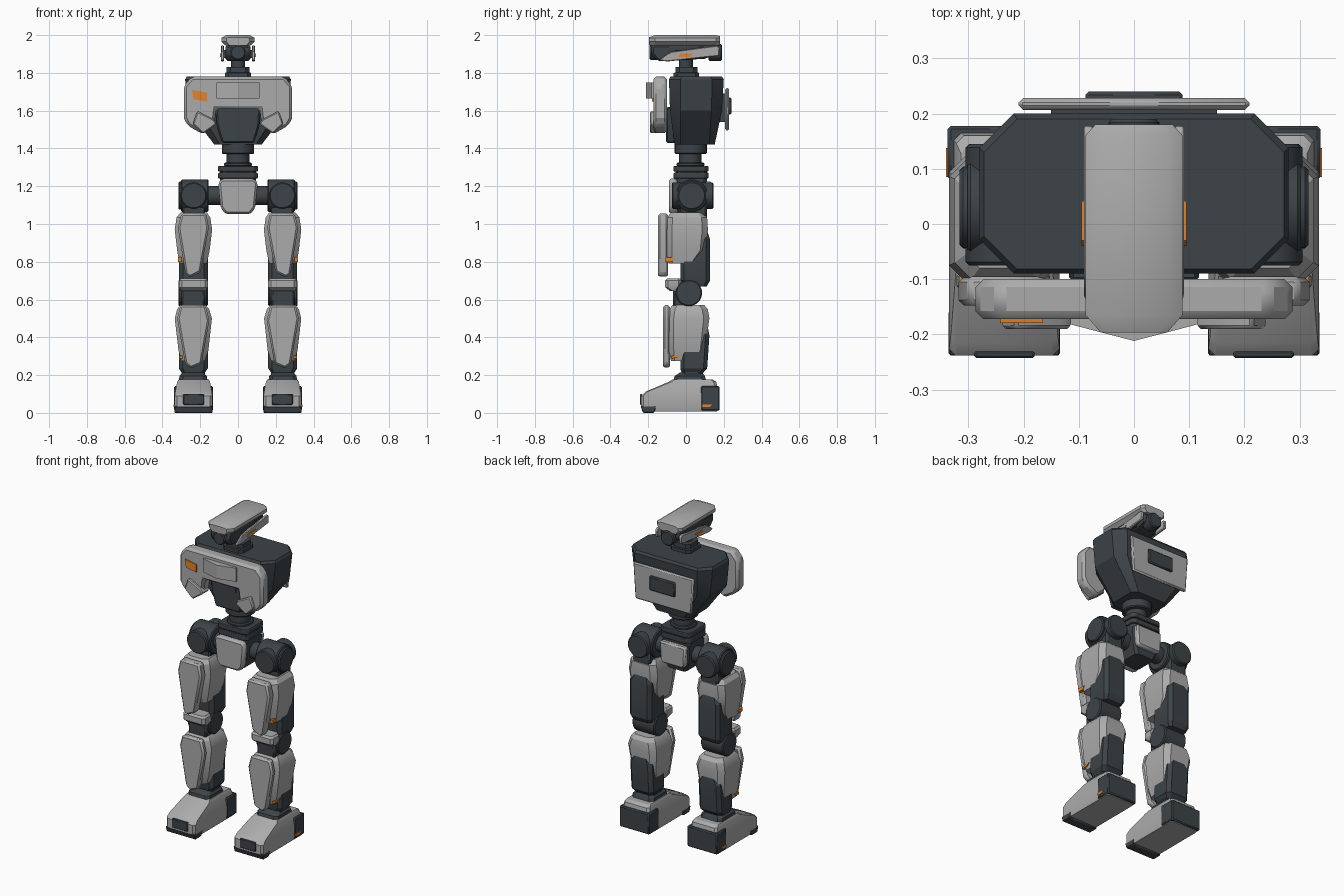
import bpy, bmesh, math
from mathutils import Matrix


def material(name, rgb):
    m = bpy.data.materials.new(name)
    m.diffuse_color = (*rgb, 1)
    return m


LIGHT = material("light_grey", (0.41, 0.41, 0.41))
DARK = material("dark_slate", (0.046, 0.056, 0.064))
ORANGE = material("orange", (0.75, 0.23, 0.025))


def finish(bm, name, mat, side=1, bevel=0.0):
    """Turn a bmesh into an object, mirrored in x when side is -1."""
    bm.transform(Matrix.Diagonal((side, 1, 1, 1)))
    bmesh.ops.recalc_face_normals(bm, faces=bm.faces)
    me = bpy.data.meshes.new(name)
    bm.to_mesh(me)
    bm.free()
    ob = bpy.data.objects.new(name, me)
    bpy.context.collection.objects.link(ob)
    me.materials.append(mat)
    bpy.context.view_layer.objects.active = ob
    ob.select_set(True)
    bpy.ops.object.shade_smooth_by_angle(angle=math.radians(28))
    ob.select_set(False)
    if bevel:
        mod = ob.modifiers.new("edge", "BEVEL")
        mod.width = bevel
        mod.segments = 1
        mod.limit_method = "ANGLE"
        mod.angle_limit = math.radians(30)
    return ob


def skin(name, rings, mat, side=1, bevel=0.0):
    """Join equal rings of points into a closed hull."""
    bm = bmesh.new()
    loops = [[bm.verts.new(p) for p in r] for r in rings]
    n = len(loops[0])
    for a, b in zip(loops, loops[1:]):
        for i in range(n):
            j = (i + 1) % n
            bm.faces.new((a[i], a[j], b[j], b[i]))
    bm.faces.new(loops[0])
    bm.faces.new(loops[-1])
    return finish(bm, name, mat, side, bevel)


def hull(name, levels, mat, side=1, bevel=0.0):
    """Stack corner-cut rectangles given as (z, x0, x1, y0, y1, cut)."""
    rings = []
    for z, x0, x1, y0, y1, c in levels:
        rings.append([(x0 + c, y0, z), (x1 - c, y0, z), (x1, y0 + c, z), (x1, y1 - c, z),
                      (x1 - c, y1, z), (x0 + c, y1, z), (x0, y1 - c, z), (x0, y0 + c, z)])
    return skin(name, rings, mat, side, bevel)


def prism(name, pts, axis, a, b, mat, side=1, bevel=0.0):
    """Extrude an outline along x (y,z points), y (x,z points) or z (x,y points)."""
    place = {"x": lambda p, t: (t, *p), "y": lambda p, t: (p[0], t, p[1]),
             "z": lambda p, t: (*p, t)}[axis]
    return skin(name, [[place(p, t) for p in pts] for t in (a, b)], mat, side, bevel)


def box(name, x0, x1, y0, y1, z0, z1, mat, side=1, bevel=0.0):
    return prism(name, [(x0, y0), (x1, y0), (x1, y1), (x0, y1)], "z", z0, z1, mat, side, bevel)


def drum(name, axis, u, v, r, a, b, mat, side=1, bevel=0.006, n=32):
    pts = [(u + r * math.cos(2 * math.pi * i / n), v + r * math.sin(2 * math.pi * i / n))
           for i in range(n)]
    return prism(name, pts, axis, a, b, mat, side, bevel)


def both(half):
    """Complete a half outline by mirroring it in x."""
    return half + [(-x, z) for x, z in reversed(half)]


# Torso
hull("torso", [(1.42, -.125, .125, -.06, .152, .03), (1.60, -.262, .262, -.085, .19, .055),
               (1.765, -.28, .28, -.09, .2, .062), (1.78, -.272, .272, -.082, .19, .06)], DARK)
prism("belly_panel", both([(.118, 1.62), (.112, 1.52), (.085, 1.43)]), "y", -.105, -.04, DARK, bevel=.008)
box("belly_slot", -.058, .058, -.109, -.10, 1.55, 1.585, DARK)
prism("chest_plate", both([(.245, 1.78), (.287, 1.73), (.287, 1.56), (.265, 1.52),
                           (.185, 1.475), (.125, 1.525), (.115, 1.61)]),
      "y", -.172, -.10, LIGHT, bevel=.014)
prism("chest_badge", [(-.115, -.165), (.115, -.165), (.115, -.182), (0, -.212), (-.115, -.182)],
      "z", 1.665, 1.75, LIGHT)
prism("chest_marker", [(-.243, 1.71), (-.165, 1.695), (-.165, 1.648), (-.235, 1.66)],
      "y", -.179, -.170, ORANGE)
for s in (1, -1):
    prism("chest_pod", [(.24, 1.53), (.215, 1.598), (.13, 1.555), (.112, 1.53), (.185, 1.478)],
          "y", -.19, -.12, LIGHT, s, .006)
prism("back_plate", both([(.21, 1.72), (.195, 1.495)]), "y", .207, .228, LIGHT, bevel=.008)
box("back_mount", -.15, .15, .13, .21, 1.54, 1.69, DARK)
box("back_panel", -.088, .088, .22, .24, 1.58, 1.67, DARK, bevel=.006)

# Neck and head
hull("neck_base", [(1.775, -.07, .07, -.065, .07, .02), (1.80, -.07, .07, -.065, .07, .02),
                   (1.802, -.06, .06, -.055, .06, .02), (1.83, -.06, .06, -.055, .06, .02)], DARK)
drum("neck", "z", 0, 0, .036, 1.82, 1.89, DARK)
prism("head_core", [(-.185, 1.95), (-.185, 1.90), (-.15, 1.862), (-.11, 1.862), (.1, 1.875),
                    (.165, 1.90), (.165, 1.95)], "x", -.066, .066, DARK, bevel=.012)
drum("front_lens", "y", 0, 1.908, .04, -.192, -.15, DARK)
drum("rear_lens", "y", 0, 1.908, .046, .12, .19, DARK)
cap = both([(.062, 2.0), (.088, 1.985), (.088, 1.965), (.066, 1.945)])
rings = []
for y, k, drop in ((-.197, .68, .012), (-.165, 1, 0), (.16, 1, 0), (.18, .8, .006)):
    rings.append([(x * k, y, min(z, 2 - drop)) for x, z in cap])
skin("head_cover", rings, LIGHT)
for s in (1, -1):
    prism("head_side_plate", [(-.14, 1.868), (-.08, 1.912), (.165, 1.945), (.178, 1.935),
                              (.175, 1.89), (-.10, 1.86)], "x", .074, .091, LIGHT, s, .004)
    box("head_bracket", .06, .076, -.06, .10, 1.88, 1.92, DARK, s)
    prism("head_marker", [(-.04, 1.885), (.02, 1.885), (.042, 1.903), (-.03, 1.903)],
          "x", .088, .095, ORANGE, s)

# Waist
drum("waist_upper", "z", 0, .025, .085, 1.37, 1.43, DARK)
drum("waist_column", "z", 0, .022, .06, 1.28, 1.38, DARK)
drum("waist_ring", "z", 0, .024, .075, 1.305, 1.325, DARK)
for z0, z1, h in ((1.278, 1.308, .105), (1.24, 1.272, .105), (1.21, 1.28, .095)):
    hull("waist_step", [(z0, -h, h, .027 - h * .88, .027 + h * .88, .02),
                        (z1, -h, h, .027 - h * .88, .027 + h * .88, .02)], DARK, bevel=.004)

# Pelvis
hull("pelvis_core", [(1.055, -.065, .065, -.05, .10, .015), (1.12, -.092, .092, -.06, .115, .015),
                     (1.22, -.095, .095, -.06, .115, .015)], DARK)
prism("pelvis_front", both([(.088, 1.24), (.105, 1.215), (.092, 1.085), (.065, 1.052)]),
      "y", -.09, -.045, LIGHT, bevel=.012)
prism("pelvis_rear", both([(.09, 1.225), (.085, 1.105), (.07, 1.09)]), "y", .10, .138, LIGHT, bevel=.01)

# Legs
for s in (1, -1):
    # Hip
    drum("hip_link", "x", .03, 1.15, .05, .08, .17, DARK, s)
    drum("hip_side_joint", "x", .03, 1.15, .086, .155, .302, DARK, s)
    drum("hip_side_cap", "x", .03, 1.15, .074, .29, .316, DARK, s)
    drum("hip_front_joint", "y", .235, 1.15, .07, -.075, .145, DARK, s)
    box("hip_neck", .175, .295, -.03, .11, 1.02, 1.12, DARK, s, .01)

    # Thigh
    hull("thigh_core", [(.67, .175, .30, 0, .11, .015), (.70, .16, .312, -.03, .127, .02),
                        (.92, .16, .312, -.03, .127, .02), (.965, .18, .29, -.03, .112, .02)], DARK, s)
    hull("thigh_shell", [(.79, .165, .31, -.092, .045, .02), (.86, .15, .322, -.105, .105, .03),
                         (.97, .137, .335, -.105, .116, .03), (1.035, .147, .325, -.10, .112, .03),
                         (1.06, .165, .305, -.08, .09, .025)], LIGHT, s)
    prism("thigh_front_plate", [(.168, 1.055), (.30, 1.055), (.318, .98), (.278, .735), (.255, .717),
                                (.198, .745), (.155, .98)], "y", -.148, -.095, LIGHT, s, .01)
    prism("thigh_marker", [(-.108, .80), (-.075, .80), (-.06, .82), (-.108, .825)],
          "x", .300, .317, ORANGE, s)

    # Knee
    drum("knee_joint", "x", .015, .635, .07, .16, .315, DARK, s)
    box("knee_front", .175, .30, -.068, .02, .56, .66, DARK, s, .01)
    hull("knee_cap", [(.645, .172, .302, -.085, -.03, .012), (.665, .16, .312, -.11, -.025, .015),
                      (.70, .16, .312, -.11, -.025, .015), (.712, .17, .302, -.10, -.03, .012)], LIGHT, s)

    # Shin
    hull("calf_core", [(.20, .185, .29, -.02, .08, .015), (.235, .16, .313, -.03, .112, .02),
                       (.41, .16, .313, -.03, .124, .02), (.455, .18, .29, -.03, .115, .02)], DARK, s)
    hull("shin_shell", [(.275, .175, .30, -.08, .04, .02), (.33, .157, .315, -.09, .10, .025),
                        (.50, .138, .335, -.095, .124, .03), (.55, .153, .322, -.088, .115, .03),
                        (.572, .172, .305, -.07, .095, .025)], LIGHT, s)
    prism("shin_front_plate", [(.172, .57), (.305, .57), (.322, .50), (.28, .26), (.25, .236),
                               (.193, .26), (.152, .49)], "y", -.122, -.085, LIGHT, s, .01)
    prism("shin_marker", [(-.08, .288), (-.045, .292), (-.025, .305), (-.08, .302)],
          "x", .295, .312, ORANGE, s)

    # Ankle
    drum("ankle_joint", "x", .03, .195, .045, .175, .30, DARK, s)
    hull("ankle_base", [(.16, .16, .315, -.07, .11, .02), (.195, .165, .31, -.06, .10, .02),
                        (.215, .185, .29, -.03, .085, .02)], DARK, s)

    # Foot
    hull("foot", [(0.008, .14, .33, -.225, .165, .012), (.03, .135, .335, -.238, .172, .012),
                  (.09, .135, .335, -.238, .172, .012), (.112, .138, .332, -.215, .172, .012),
                  (.165, .148, .322, -.09, .16, .014), (.178, .156, .314, -.07, .14, .012)], LIGHT, s)
    box("heel", .132, .338, .08, .178, .012, .142, DARK, s, .006)
    box("toe_panel", .18, .29, -.243, -.23, .042, .10, DARK, s, .004)
    prism("toe_sole", [(-.24, .036), (-.155, .036), (-.17, 0), (-.228, 0)],
          "x", .134, .336, DARK, s, .004)
    prism("heel_marker", [(.085, .03), (.125, .03), (.138, .044), (.085, .044)],
          "x", .334, .341, ORANGE, s)
